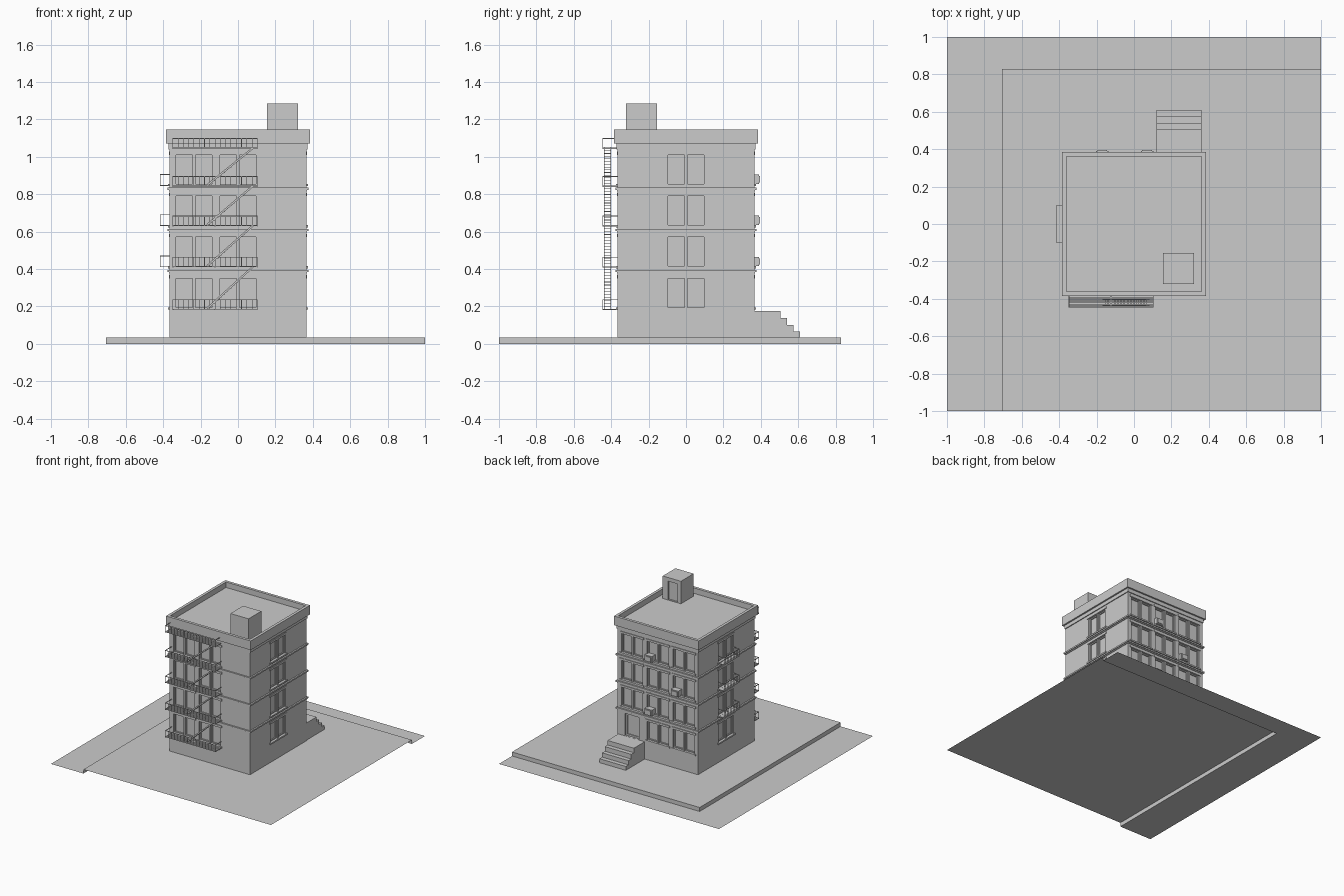
import bpy, bmesh, math
from mathutils import Matrix, Vector

if "Cube" in bpy.data.objects:
    bpy.data.objects.remove(bpy.data.objects["Cube"])

grey = bpy.data.materials.new("plain_grey")
grey.diffuse_color = (0.6, 0.6, 0.6, 1)
grey.use_nodes = True
grey.node_tree.nodes["Principled BSDF"].inputs["Base Color"].default_value = grey.diffuse_color


def finish(name, bm):
    me = bpy.data.meshes.new(name)
    bm.to_mesh(me)
    bm.free()
    me.materials.append(grey)
    ob = bpy.data.objects.new(name, me)
    bpy.context.collection.objects.link(ob)
    return ob


def box(bm, x0, x1, y0, y1, z0, z1):
    m = Matrix.Translation(((x0 + x1) / 2, (y0 + y1) / 2, (z0 + z1) / 2))
    bmesh.ops.create_cube(bm, size=1, matrix=m @ Matrix.Diagonal((x1 - x0, y1 - y0, z1 - z0, 1)))


def beam(bm, p, q, w, h):
    p, q = Vector(p), Vector(q)
    rot = (q - p).to_track_quat('X', 'Z').to_matrix().to_4x4()
    m = Matrix.Translation((p + q) / 2) @ rot
    bmesh.ops.create_cube(bm, size=1, matrix=m @ Matrix.Diagonal(((q - p).length, w, h, 1)))


def ring(bm, o, i, z0, z1):
    for s in (-1, 1):
        a, b = sorted((s * o, s * i))
        box(bm, -o, o, a, b, z0, z1)
        box(bm, a, b, -i, i, z0, z1)


def side_box(bm, side, a0, a1, d0, d1, z0, z1):
    """Box on a wall: a along the wall axis, d outward from the centre."""
    if side == 'front':
        box(bm, a0, a1, -d1, -d0, z0, z1)
    elif side == 'back':
        box(bm, a0, a1, d0, d1, z0, z1)
    elif side == 'right':
        box(bm, d0, d1, a0, a1, z0, z1)
    else:
        box(bm, -d1, -d0, a0, a1, z0, z1)


def cut(ob, bm):
    cutter = finish("cutter", bm)
    cutter.hide_render = True
    mod = ob.modifiers.new("cut", 'BOOLEAN')
    mod.operation, mod.solver, mod.object = 'DIFFERENCE', 'EXACT', cutter
    bpy.context.view_layer.objects.active = ob
    bpy.ops.object.modifier_apply(modifier=mod.name)
    bpy.data.objects.remove(cutter)


W, G = 0.365, 0.033

# street sheet with a raised pavement, open underneath
bm = bmesh.new()
X, Y = -0.705, 0.83
for quad in (
    ((X, -1, G), (1, -1, G), (1, Y, G), (X, Y, G)),
    ((X, -1, 0), (X, -1, G), (X, Y, G), (X, Y, 0)),
    ((X, Y, 0), (X, Y, G), (1, Y, G), (1, Y, 0)),
    ((-1, -1, 0), (X, -1, 0), (X, Y, 0), (-1, Y, 0)),
    ((-1, Y, 0), (X, Y, 0), (X, 1, 0), (-1, 1, 0)),
    ((X, Y, 0), (1, Y, 0), (1, 1, 0), (X, 1, 0)),
):
    bm.faces.new([bm.verts.new(v) for v in quad])
bmesh.ops.remove_doubles(bm, verts=bm.verts, dist=1e-5)
finish("pavement_and_street", bm)

# building body with window and door openings
bm = bmesh.new()
box(bm, -W, W, -W, W, G, 1.10)
body = finish("building_body", bm)
SILLS = (0.195, 0.415, 0.635, 0.855)
pairs = {'front': (-0.235, 0.0), 'back': (0.235, 0.0, -0.235), 'left': (0.0,), 'right': (0.0,)}
outer, inner, trim = bmesh.new(), bmesh.new(), bmesh.new()
for side, centres in pairs.items():
    for c in centres:
        for z in SILLS:
            if side == 'back' and c > 0.1 and z < 0.3:
                continue        # the entrance door is here
            side_box(trim, side, c - 0.11, c + 0.11, W - 0.005, W + 0.008, z - 0.012, z)
            side_box(trim, side, c - 0.11, c + 0.11, W - 0.005, W + 0.005, z + 0.155, z + 0.172)
            for s in (-1, 1):
                m = c + s * 0.052
                side_box(outer, side, m - 0.045, m + 0.045, W - 0.012, W + 0.05, z, z + 0.155)
                side_box(inner, side, m - 0.037, m + 0.037, W - 0.02, W + 0.05, z + 0.008, z + 0.147)
side_box(outer, 'back', 0.17, 0.30, W - 0.015, W + 0.05, 0.176, 0.36)
side_box(inner, 'back', 0.185, 0.285, W - 0.022, W + 0.05, 0.19, 0.345)
cut(body, outer)
cut(body, inner)
finish("window_sills_and_lintels", trim)

# floor bands and roof parapet
bm = bmesh.new()
for z in (0.395, 0.615, 0.835):
    ring(bm, 0.377, W - 0.004, z - 0.012, z)
    ring(bm, 0.370, W - 0.004, z - 0.02, z - 0.012)
finish("floor_bands", bm)
bm = bmesh.new()
ring(bm, 0.385, 0.362, 1.07, 1.145)
ring(bm, 0.372, 0.362, 1.04, 1.07)
finish("roof_parapet", bm)

# roof stair house with recessed door
bm = bmesh.new()
box(bm, 0.155, 0.32, -0.32, -0.155, 1.10, 1.285)
house = finish("roof_stair_house", bm)
bm = bmesh.new()
box(bm, 0.185, 0.27, -0.168, -0.1, 1.104, 1.255)
cut(house, bm)

# entrance steps: stepped profile extruded sideways
prof = [(W, G), (0.61, G)]
for y, z in ((0.61, 0.065), (0.575, 0.1), (0.54, 0.138), (0.505, 0.175)):
    prof += [(y, prof[-1][1]), (y, z)] if y < 0.61 else [(y, z)]
prof.append((W, 0.175))
bm = bmesh.new()
face = bm.faces.new([bm.verts.new((0.12, y, z)) for y, z in prof])
ext = bmesh.ops.extrude_face_region(bm, geom=[face], use_keep_orig=True)
bmesh.ops.translate(bm, vec=(0.24, 0, 0), verts=[v for v in ext['geom'] if isinstance(v, bmesh.types.BMVert)])
bmesh.ops.recalc_face_normals(bm, faces=bm.faces)
finish("entrance_steps", bm)

# window cooling units at the back
bm = bmesh.new()
for x, z in ((0.07, 0.415), (-0.17, 0.635), (0.07, 0.855)):
    box(bm, x - 0.033, x + 0.033, W - 0.02, 0.39, z, z + 0.05)
    box(bm, x - 0.026, x + 0.026, 0.39, 0.395, z + 0.008, z + 0.042)
finish("cooling_units", bm)

# small railed balconies on the left
bm = bmesh.new()
T = 0.004
for z in (0.41, 0.63, 0.845):
    top = z + 0.062
    box(bm, -0.418, -W, -0.1, 0.1, z, z + T)
    box(bm, -0.418, -0.418 + T, -0.1, 0.1, top - T, top)
    for y in (-0.1, 0.1 - T):
        box(bm, -0.418, -W, y, y + T, top - T, top)
    for i in range(11):
        y = -0.1 + i * (0.2 - T) / 10
        box(bm, -0.418, -0.418 + 0.003, y, y + 0.003, z, top)
finish("left_balconies", bm)

# fire escape platforms: slatted floors with railings
LEVELS = (0.183, 0.41, 0.63, 0.842, 1.045)
X0, X1, Y0 = -0.35, 0.105, -0.447
bm = bmesh.new()
for z in LEVELS:
    top = z + 0.055
    for i in range(7):
        y = Y0 + i * 0.0125
        box(bm, X0, X1, y, y + 0.007, z, z + T)
    for x in (X0, X1 - T, -0.125):
        box(bm, x, x + T, Y0, -W, z - 0.003, z + T)
    box(bm, X0, X1, Y0, Y0 + T, top - T, top)
    for x in (X0, X1 - T):
        box(bm, x, x + T, Y0, -W, top - T, top)
    for i in range(17):
        x = X0 + i * (X1 - X0 - 0.003) / 16
        box(bm, x, x + 0.003, Y0, Y0 + 0.003, z, top)
finish("fire_escape_platforms", bm)

# fire escape stairs between the platforms
bm = bmesh.new()
for z0, z1 in zip(LEVELS, LEVELS[1:]):
    for y in (-0.437, -0.402):
        beam(bm, (-0.165, y, z0 + 0.006), (0.08, y, z1 + 0.002), 0.004, 0.010)
    for i in range(1, 14):
        t = i / 14
        x, z = -0.165 + 0.245 * t, z0 + (z1 - z0) * t
        box(bm, x - 0.007, x + 0.007, -0.437, -0.402, z, z + 0.003)
finish("fire_escape_stairs", bm)
